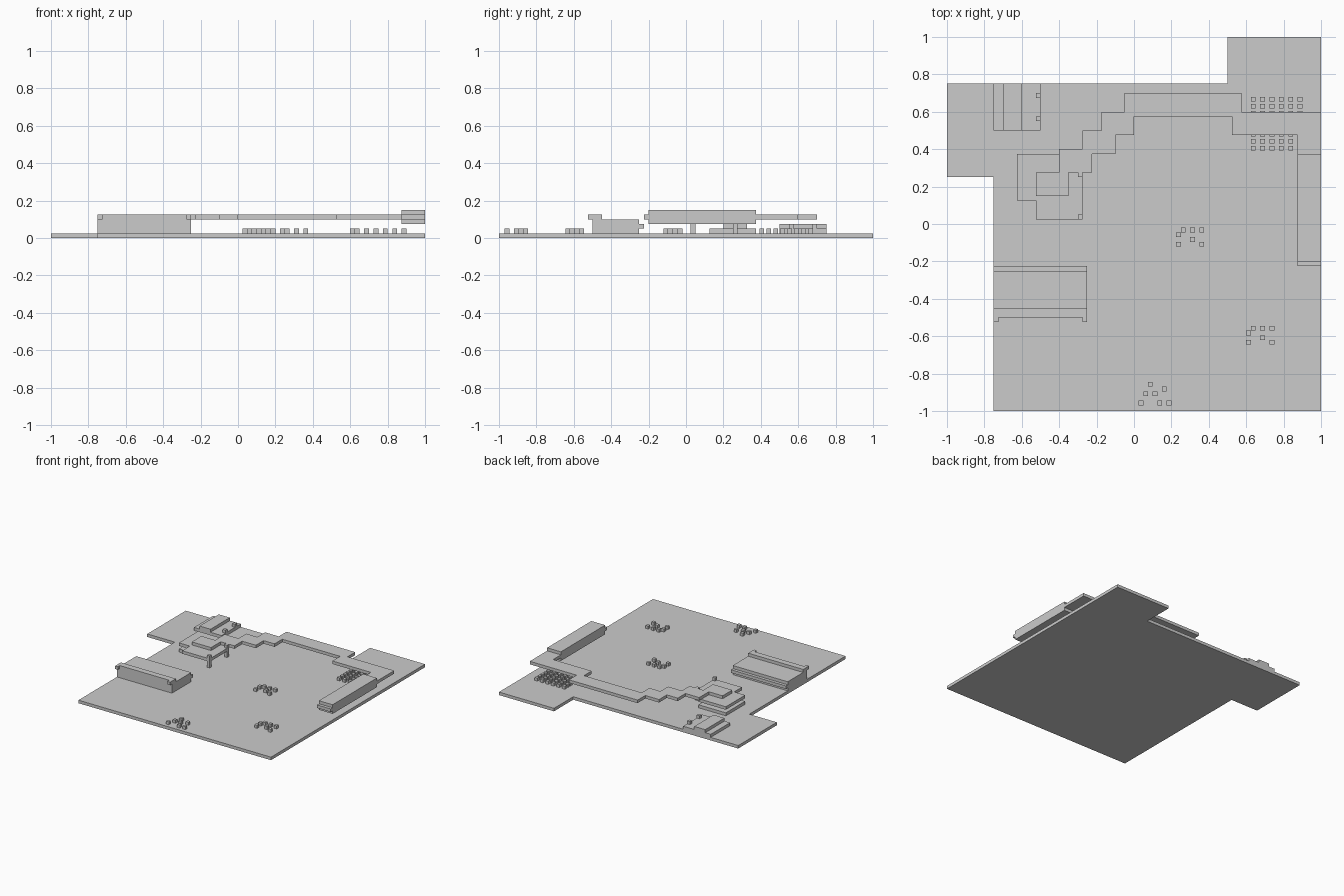
import bpy, bmesh

if "Cube" in bpy.data.objects:
    bpy.data.objects.remove(bpy.data.objects["Cube"])

V = 0.025  # cube unit of the model
stone = bpy.data.materials.new("plain_grey")
stone.diffuse_color = (0.6, 0.6, 0.6, 1)
stone.use_nodes = True
stone.node_tree.nodes["Principled BSDF"].inputs["Base Color"].default_value = stone.diffuse_color


def finish(name, bm):
    bmesh.ops.recalc_face_normals(bm, faces=bm.faces)
    me = bpy.data.meshes.new(name)
    bm.to_mesh(me)
    bm.free()
    me.materials.append(stone)
    ob = bpy.data.objects.new(name, me)
    bpy.context.collection.objects.link(ob)
    return ob


def add_prism(bm, pts, z0, z1):
    face = bm.faces.new([bm.verts.new((x, y, z0)) for x, y in pts])
    ext = bmesh.ops.extrude_face_region(bm, geom=[face])["geom"]
    top = [v for v in ext if isinstance(v, bmesh.types.BMVert)]
    bmesh.ops.translate(bm, verts=top, vec=(0, 0, z1 - z0))
    # the extrude call keeps the starting face as the underside
    if not face.is_valid:
        bm.faces.new([v for v in bm.verts if v.co.z == z0])


def prism(name, pts, z0, z1):
    bm = bmesh.new()
    add_prism(bm, pts, z0, z1)
    return finish(name, bm)


def rect(x0, x1, y0, y1):
    return [(x0, y0), (x1, y0), (x1, y1), (x0, y1)]


def box(name, x0, x1, y0, y1, z0, z1):
    return prism(name, rect(x0, x1, y0, y1), z0, z1)


def cubes(name, corners):
    bm = bmesh.new()
    for x, y in corners:
        add_prism(bm, rect(x, x + V, y, y + V), V, 2 * V)
    return finish(name, bm)


# Ground slab with stepped outline
prism("ground", [(-.75, -1), (1, -1), (1, 1), (.5, 1), (.5, .75),
                 (-1, .75), (-1, .25), (-.75, .25)], 0, V)

# Long block with raised back rim, end pegs and front ledge
box("bench_body", -.75, -.25, -.5, -.25, V, .1)
box("bench_rim", -.75, -.25, -.5, -.45, .1, .125)
for n, x in (("left", -.75), ("right", -.275)):
    box("bench_peg_" + n, x, x + V, -.525, -.5, .1, .125)
box("bench_ledge", -.75, -.25, -.25, -.225, .05, .075)

# Raised stepped walkway
prism("walkway", [(-.525, .15), (-.35, .15), (-.35, .275), (-.225, .275),
                  (-.225, .375), (-.1, .375), (-.1, .475), (0, .475),
                  (0, .575), (.525, .575), (.525, .475), (.875, .475),
                  (.875, .375), (1, .375), (1, .6), (.575, .6),
                  (.575, .7), (-.05, .7), (-.05, .6), (-.175, .6),
                  (-.175, .5), (-.275, .5), (-.275, .4), (-.4, .4),
                  (-.4, .275), (-.525, .275)], .1, .125)

# Thick beam at the end of the walkway
box("end_beam", .875, 1, -.2, .375, .075, .15)
box("beam_tab", .875, 1, -.225, -.2, .1, .125)

# Landing platform: stepped pedestal, top deck and two posts
box("pedestal_base", -.625, -.375, .125, .375, V, .05)
box("pedestal_core", -.55, -.45, .2, .325, .05, .075)
prism("platform_deck", [(-.525, .025), (-.3, .025), (-.3, .05), (-.275, .05),
                        (-.275, .25), (-.3, .25), (-.3, .275), (-.375, .275),
                        (-.375, .375), (-.625, .375), (-.625, .125),
                        (-.525, .125)], .075, .1)
for n, y in (("front", .025), ("back", .25)):
    box("platform_post_" + n, -.3, -.275, y, y + V, V, .125)

# Low block with a raised middle and two pegs
box("low_block", -.75, -.5, .5, .75, V, .05)
box("low_block_ridge", -.7, -.6, .5, .75, .05, .075)
for n, y in (("front", .55), ("back", .675)):
    box("low_block_peg_" + n, -.525, -.5, y, y + V, .05, .075)

# Planted field of small cubes
cubes("cube_field", [(.625 + .05 * i, .3925 + .0375 * j)
                     for i in range(6) for j in range(8)])

# Scattered cube clusters
cluster = [(.225, -.07), (.25, -.045), (.3, -.045), (.35, -.045),
           (.3, -.095), (.225, -.12), (.35, -.12)]
cubes("cluster_middle", cluster)
cubes("cluster_right", [(x + .375, y - .525) for x, y in cluster])
cubes("cluster_front", [(.075, -.87), (.15, -.895), (.05, -.92), (.1, -.92),
                        (.025, -.97), (.125, -.97), (.175, -.97)])
